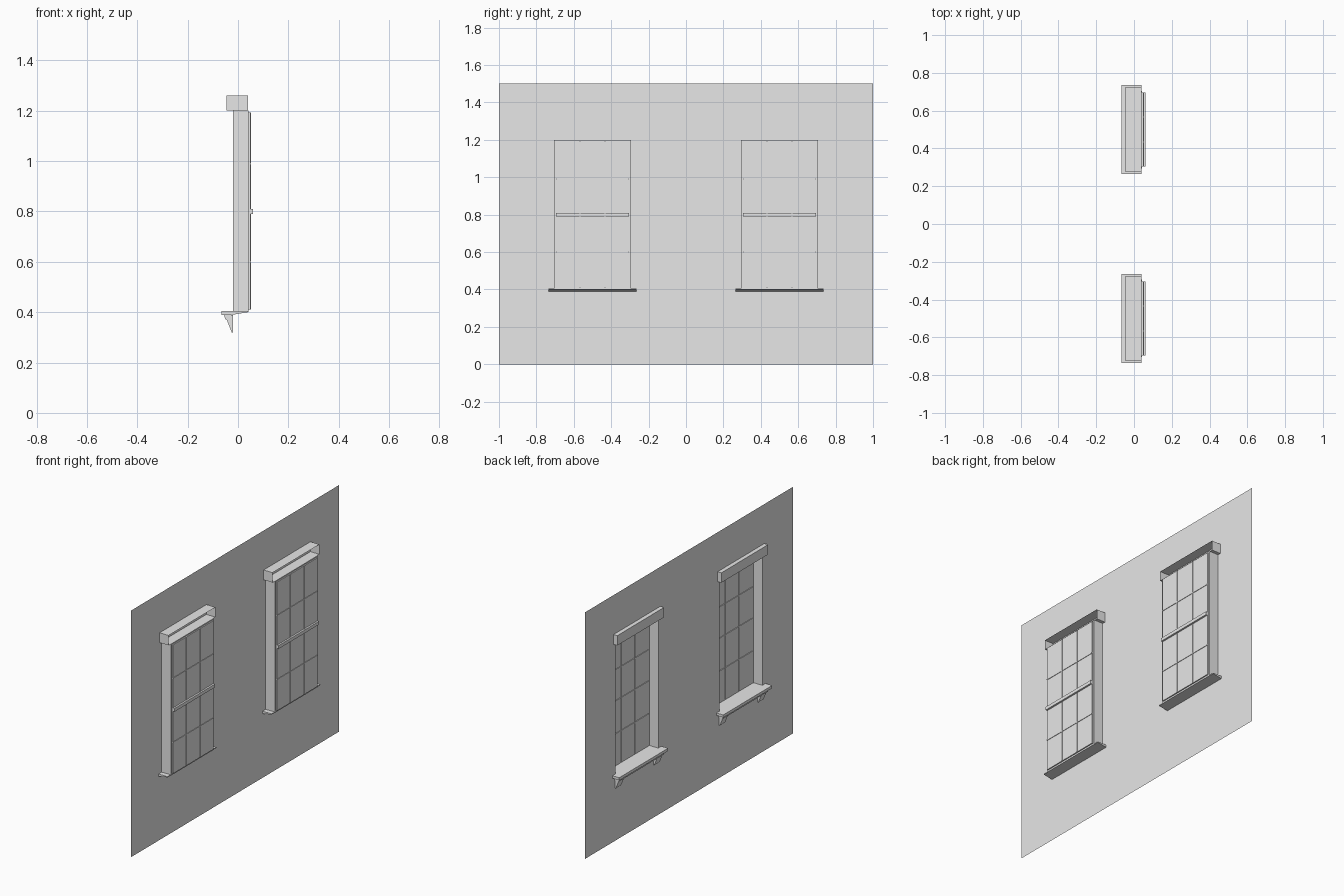
import bpy
import bmesh

cube = bpy.data.objects.get("Cube")
if cube:
    bpy.data.objects.remove(cube, do_unlink=True)

grey = bpy.data.materials.new("plain_grey")
grey.use_nodes = True
colour = (0.8, 0.8, 0.8, 1)
grey.diffuse_color = colour
grey.node_tree.nodes["Principled BSDF"].inputs["Base Color"].default_value = colour

WALL_X, FRAME_X = -0.02, 0.04
HALF, BOTTOM, TOP = 0.205, 0.4, 1.2


def finish(name, bm):
    mesh = bpy.data.meshes.new(name)
    bm.to_mesh(mesh)
    bm.free()
    mesh.materials.append(grey)
    obj = bpy.data.objects.new(name, mesh)
    bpy.context.collection.objects.link(obj)
    return obj


def box(name, x, y, z, open_ends=None):
    """Box from ranges; open_ends gives the x directions left without a face."""
    bm = bmesh.new()
    bmesh.ops.create_cube(bm, size=1)
    for v in bm.verts:
        v.co = [r[0] if c < 0 else r[1] for c, r in zip(v.co, (x, y, z))]
    bm.normal_update()
    if open_ends:
        gone = [f for f in bm.faces if round(f.normal.x) in open_ends]
        bmesh.ops.delete(bm, geom=gone, context='FACES')
    return finish(name, bm)


def extrusion(name, profile, y0, y1):
    """Extrude an x-z profile along y."""
    bm = bmesh.new()
    face = bm.faces.new([bm.verts.new((x, y0, z)) for x, z in profile])
    out = bmesh.ops.extrude_face_region(bm, geom=[face])
    for v in out["geom"]:
        if isinstance(v, bmesh.types.BMVert):
            v.co.y = y1
    bmesh.ops.recalc_face_normals(bm, faces=bm.faces[:])
    return finish(name, bm)


# Single-sheet wall: a grid of panels with the two openings left out
bm = bmesh.new()
ys = [-1, -0.5 - HALF, -0.5 + HALF, 0.5 - HALF, 0.5 + HALF, 1]
zs = [0, BOTTOM, TOP, 1.5]
grid = [[bm.verts.new((WALL_X, y, z)) for z in zs] for y in ys]
for i in range(5):
    for j in range(3):
        if not (j == 1 and i in (1, 3)):
            bm.faces.new((grid[i][j], grid[i][j + 1], grid[i + 1][j + 1], grid[i + 1][j]))
bmesh.ops.dissolve_limit(bm, angle_limit=0.01, verts=bm.verts[:], edges=bm.edges[:])
finish("wall", bm)

for side, c in (("right", -0.5), ("left", 0.5)):
    def span(a, b):
        return (c + a, c + b)

    # Reveal lining the opening, and the hollow lintel open at the back
    box(side + "_reveal", (WALL_X, FRAME_X), span(-HALF, HALF), (BOTTOM, TOP), (-1, 1))
    box(side + "_lintel", (-0.045, FRAME_X), span(-0.225, 0.225), (TOP, 1.26), (1,))

    # Sill slab, moulding below it and two tapered brackets
    slab = [(-0.065, 0.388), (-0.02, 0.39), (FRAME_X, 0.4), (FRAME_X, 0.405), (-0.065, 0.405)]
    extrusion(side + "_sill", slab, c - 0.235, c + 0.235)
    moulding = [(-0.055, 0.388), (-0.05, 0.37), (WALL_X, 0.37), (WALL_X, 0.388)]
    extrusion(side + "_sill_moulding", moulding, c - 0.215, c + 0.215)
    bracket = [(-0.045, 0.37), (-0.025, 0.32), (WALL_X, 0.32), (WALL_X, 0.37)]
    for s in (-1, 1):
        extrusion(side + "_bracket", bracket, c + s * 0.16, c + s * 0.21)

    # Sash: glazed panel, glazing bars on both faces and a meeting rail
    box(side + "_glazing", (0.042, 0.049), span(-0.195, 0.195), (0.41, 1.193))
    box(side + "_sash_edge", (FRAME_X, 0.042), span(-HALF, HALF), (BOTTOM, TOP))
    for s in (-1, 1):
        y = s * 0.066
        box(side + "_upright_bar", (0.036, 0.052), span(y - 0.003, y + 0.003), (0.41, 1.193))
    for z in (0.6, 0.8, 0.99):
        box(side + "_cross_bar", (0.036, 0.052), span(-0.195, 0.195), (z - 0.003, z + 0.003))
    box(side + "_meeting_rail", (0.049, 0.06), span(-0.195, 0.195), (0.79, 0.81))
